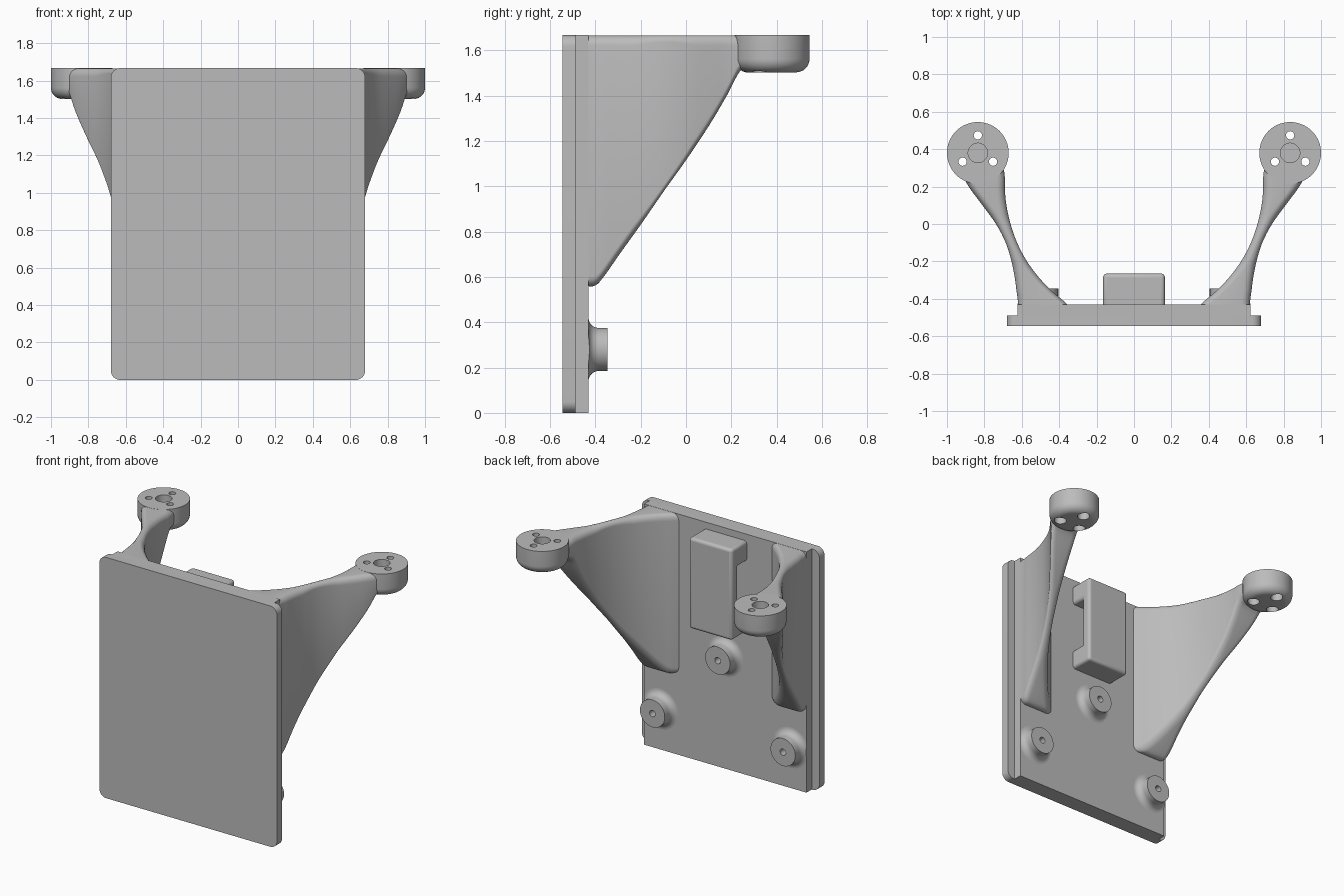
import bpy, bmesh, math
from mathutils import Vector

if "Cube" in bpy.data.objects:
    bpy.data.objects.remove(bpy.data.objects["Cube"], do_unlink=True)

TOP = 1.667       # height of the whole bracket
WALL = -0.43      # back surface of the plate

grey = bpy.data.materials.new("plain grey")
grey.use_nodes = True
grey.diffuse_color = (0.5, 0.5, 0.5, 1)
grey.node_tree.nodes["Principled BSDF"].inputs["Base Color"].default_value = (0.5, 0.5, 0.5, 1)


def finish(name, bm, location=(0, 0, 0), rotation=(0, 0, 0)):
    bmesh.ops.remove_doubles(bm, verts=bm.verts, dist=1e-5)
    bmesh.ops.recalc_face_normals(bm, faces=bm.faces)
    mesh = bpy.data.meshes.new(name)
    bm.to_mesh(mesh)
    bm.free()
    mesh.materials.append(grey)
    obj = bpy.data.objects.new(name, mesh)
    obj.location, obj.rotation_euler = location, rotation
    bpy.context.collection.objects.link(obj)
    return obj


def activate(obj):
    bpy.ops.object.select_all(action='DESELECT')
    obj.select_set(True)
    bpy.context.view_layer.objects.active = obj


def smooth(obj, angle=35):
    activate(obj)
    bpy.ops.object.shade_smooth_by_angle(angle=math.radians(angle))


def loft(name, rings):
    """Skin a list of equal-length point rings and cap both ends."""
    bm = bmesh.new()
    loops = [[bm.verts.new(p) for p in ring] for ring in rings]
    n = len(loops[0])
    for a, b in zip(loops, loops[1:]):
        for i in range(n):
            j = (i + 1) % n
            bm.faces.new((a[i], a[j], b[j], b[i]))
    bm.faces.new(loops[0])
    bm.faces.new(loops[-1])
    return finish(name, bm)


def rounded_ring(x0, x1, z0, z1, y, r=0.0, steps=0):
    """Rectangle with rounded corners, standing in the xz plane."""
    ring = []
    corners = [(x1 - r, z1 - r), (x0 + r, z1 - r), (x0 + r, z0 + r), (x1 - r, z0 + r)]
    for k, (cx, cz) in enumerate(corners):
        for s in range(steps + 1):
            a = math.pi / 2 * (k + (s / steps if steps else 0))
            ring.append((cx + r * math.cos(a), y, cz + r * math.sin(a)))
    return ring


def lathe(bm, profile, centre=(0, 0, 0), steps=48):
    """Revolve an open (radius, height) profile about z."""
    verts = [bm.verts.new(Vector((r, 0, h)) + Vector(centre)) for r, h in profile]
    edges = [bm.edges.new(pair) for pair in zip(verts, verts[1:])]
    bmesh.ops.spin(bm, geom=verts + edges, cent=centre, axis=(0, 0, 1),
                   angle=math.tau, steps=steps)
    bmesh.ops.remove_doubles(bm, verts=bm.verts, dist=1e-5)


def arc(cx, cy, r, start, end, steps=8):
    return [(cx + r * math.cos(math.radians(start + (end - start) * i / steps)),
             cy + r * math.sin(math.radians(start + (end - start) * i / steps)))
            for i in range(steps + 1)]


def spline(points, sub=4):
    """Catmull-Rom curve through tuples."""
    pts = [Vector(p) for p in points]
    pts = [pts[0]] + pts + [pts[-1]]
    out = []
    for a, b, c, d in zip(pts, pts[1:], pts[2:], pts[3:]):
        for s in range(sub):
            t = s / sub
            out.append(0.5 * (2 * b + (c - a) * t + (2 * a - 5 * b + 4 * c - d) * t ** 2
                              + (3 * b - a - 3 * c + d) * t ** 3))
    return out + [pts[-1]]


# Plate: rounded front panel and narrower backing
smooth(loft("front_panel", [rounded_ring(-0.68, 0.68, 0, TOP, y, 0.05, 8)
                            for y in (-0.545, -0.488)]))
loft("backing_plate", [rounded_ring(-0.622, 0.622, 0, TOP, y) for y in (-0.495, WALL)])

# Arms: (y, inner x, outer x, lower z) stations from the plate to the pod
stations = [(-0.44, 0.345, 0.62, 0.56), (-0.40, 0.39, 0.622, 0.562),
            (-0.36, 0.437, 0.628, 0.605), (-0.29, 0.505, 0.637, 0.705),
            (-0.20, 0.572, 0.655, 0.83), (-0.10, 0.625, 0.686, 0.975),
            (0.0, 0.66, 0.738, 1.115), (0.10, 0.682, 0.81, 1.265),
            (0.18, 0.69, 0.87, 1.40), (0.24, 0.69, 0.907, 1.51),
            (0.29, 0.695, 0.925, 1.53)]
curve = [(y, Vector((a, b, c))) for (y, a, b, c) in
         [(p[0], p[1], p[2], p[3]) for p in spline(stations)]]
for side, label in ((1, "left"), (-1, "right")):
    rings = []
    for y, (inner, outer, low) in curve:
        r = min(0.045, (outer - inner) * 0.49)
        ring = rounded_ring(inner, outer, low, TOP - 0.001, y, r, 6)
        rings.append([(side * px, py, pz) for px, py, pz in ring])
    smooth(loft(label + "_arm", rings), 50)

# Pods: filleted discs with a blind centre hole and three counterbored holes
height, radius, fillet = 0.165, 0.165, 0.06
pod_profile = ([(0, 0)] + arc(radius - fillet, fillet, fillet, -90, 0)
               + [(radius, height), (0.052, height), (0.052, 0.09), (0, 0.09)])
hole_profile = [(0, -0.05), (0.04, -0.05), (0.04, 0.06), (0.022, 0.06), (0.022, 0.25), (0, 0.25)]
for side, label in ((1, "left"), (-1, "right")):
    place = (side * 0.835, 0.38, TOP - height)
    bm = bmesh.new()
    lathe(bm, pod_profile, steps=64)
    pod = finish(label + "_pod", bm, place)
    bm = bmesh.new()
    for k in range(3):
        a = math.pi / 2 + k * math.tau / 3
        lathe(bm, hole_profile, (0.094 * math.cos(a), 0.094 * math.sin(a), 0), 24)
    cutter = finish("hole_cutter", bm, place)
    cutter.hide_render = True
    cut = pod.modifiers.new("holes", 'BOOLEAN')
    cut.operation, cut.solver, cut.object = 'DIFFERENCE', 'EXACT', cutter
    activate(pod)
    bpy.ops.object.modifier_apply(modifier=cut.name)
    bpy.data.objects.remove(cutter, do_unlink=True)
    smooth(pod)

# Screw bosses with flared feet, the outer ones trimmed flush with the plate edge
boss_profile = ([(0, -0.01), (0.14, -0.01)] + arc(0.14, 0.045, 0.045, 270, 180)
                + [(0.095, 0.084), (0.022, 0.084), (0.022, 0.02), (0, 0.02)])
for name, x, z in (("left_boss", 0.5, 0.28), ("right_boss", -0.5, 0.28), ("middle_boss", 0, 0.78)):
    bm = bmesh.new()
    lathe(bm, boss_profile)
    if x:
        s = math.copysign(1, x)
        bmesh.ops.bisect_plane(bm, geom=bm.verts[:] + bm.edges[:] + bm.faces[:],
                               plane_co=(s * 0.122, 0, 0), plane_no=(s, 0, 0), clear_outer=True)
        bmesh.ops.holes_fill(bm, edges=[e for e in bm.edges if e.is_boundary], sides=0)
    smooth(finish(name, bm, (x, WALL, z), (-math.pi / 2, 0, 0)))

# Strap loop: block with a slot running through it against the plate
low, high, out, foot, slot = 0.99, 1.62, -0.265, -0.45, -0.335
outline = [(foot, low), (out, low), (out, high), (foot, high),
           (foot, high - 0.14), (slot, high - 0.14), (slot, low + 0.14), (foot, low + 0.14)]
loop = loft("strap_loop", [[(x, y, z) for y, z in outline] for x in (-0.165, 0.165)])
bevel = loop.modifiers.new("rounded_edges", 'BEVEL')
bevel.width, bevel.segments = 0.02, 4
smooth(loop)
